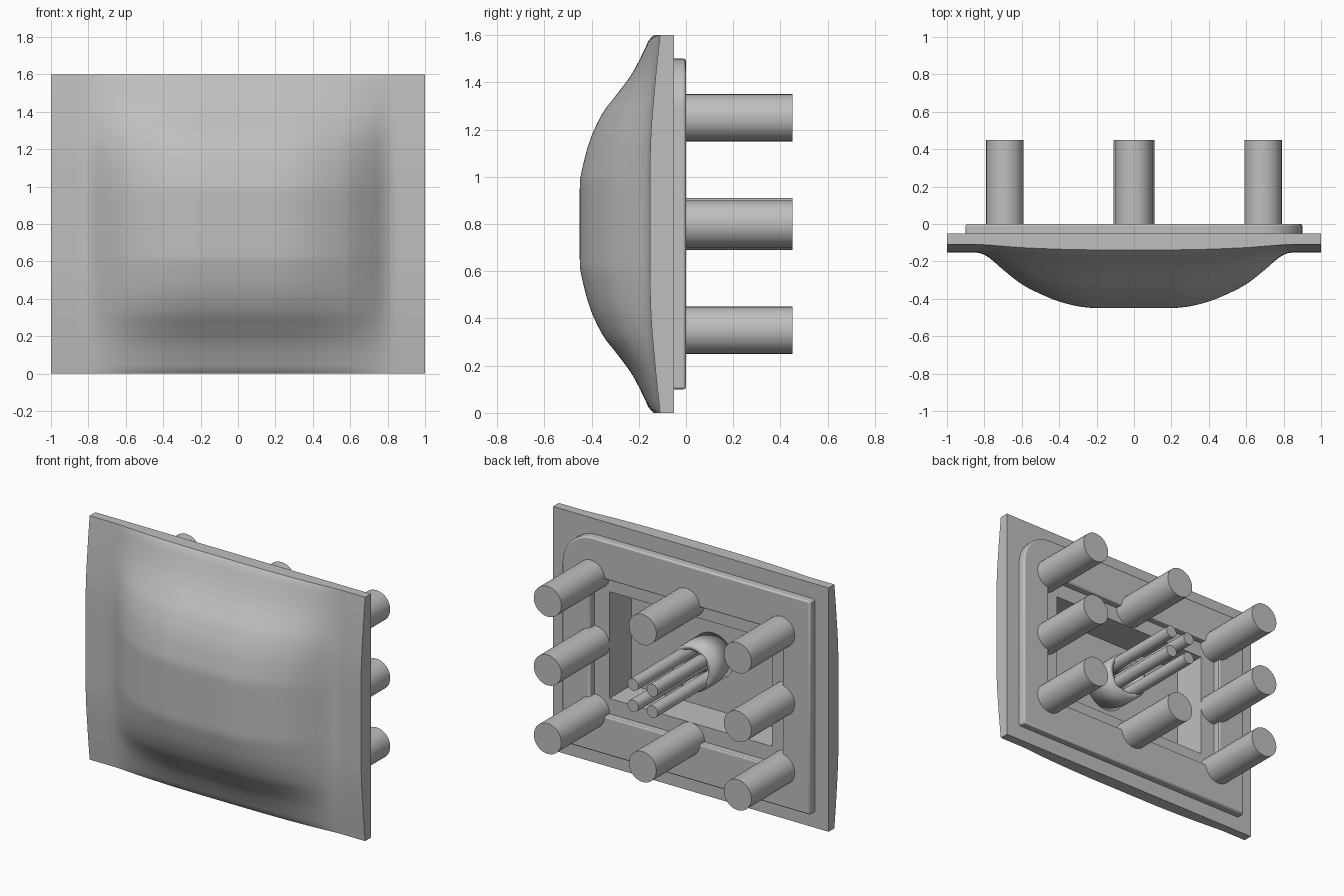
import bpy, bmesh, math
from mathutils import Matrix, Vector

cube = bpy.data.objects.get("Cube")
if cube:
    bpy.data.objects.remove(cube, do_unlink=True)

grey = bpy.data.materials.new("plain grey")
grey.use_nodes = True
grey.diffuse_color = (0.52, 0.52, 0.52, 1)
grey.node_tree.nodes["Principled BSDF"].inputs["Base Color"].default_value = grey.diffuse_color

MID, BACK, FLOOR, END = 0.8, -0.05, -0.28, 0.45
parts = []


def finish(name, bm):
    bmesh.ops.recalc_face_normals(bm, faces=bm.faces)
    mesh = bpy.data.meshes.new(name)
    bm.to_mesh(mesh)
    bm.free()
    mesh.materials.append(grey)
    obj = bpy.data.objects.new(name, mesh)
    bpy.context.collection.objects.link(obj)
    parts.append(obj)
    return obj


def curve_at(points, t):
    """Smooth interpolation through (t, value) points."""
    n = len(points)

    def slope(i):
        a, b = points[max(i - 1, 0)], points[min(i + 1, n - 1)]
        return (b[1] - a[1]) / (b[0] - a[0])

    i = 0
    while i < n - 2 and t > points[i + 1][0]:
        i += 1
    (t0, v0), (t1, v1) = points[i], points[i + 1]
    h = t1 - t0
    u = min(max((t - t0) / h, 0), 1)
    m0, m1 = (0, 0) if v0 == v1 else (slope(i) * h, slope(i + 1) * h)
    return ((2*u**3 - 3*u**2 + 1) * v0 + (u**3 - 2*u**2 + u) * m0
            + (3*u**2 - 2*u**3) * v1 + (u**3 - u**2) * m1)


def rod(name, x, z, radius, y0, y1, sides=32, caps=True):
    bm = bmesh.new()
    bmesh.ops.create_cone(bm, cap_ends=caps, segments=sides, radius1=radius,
                          radius2=radius, depth=y1 - y0)
    bmesh.ops.transform(bm, verts=bm.verts, matrix=Matrix.Translation((x, (y0 + y1) / 2, z))
                        @ Matrix.Rotation(math.pi / 2, 4, 'X'))
    return finish(name, bm)


# Domed cover: centre section by height, side rim by height, fall-off by width
centre = [(0, .45), (.17, .45), (.22, .443), (.36, .405), (.475, .35), (.54, .30),
          (.635, .23), (.74, .175), (.78, .157), (.8, .138)]
rim = [(0, .152), (.35, .15), (.6, .131), (.8, .11)]
falloff = [(0, 1), (.2, 1), (.3, .965), (.4, .88), (.5, .745), (.6, .57),
           (.7, .31), (.78, .08), (.84, 0), (1, 0)]

COLS, ROWS = 80, 64
bm = bmesh.new()
grid = []
for r in range(ROWS + 1):
    z = 2 * MID * r / ROWS
    p, e = curve_at(centre, abs(z - MID)), curve_at(rim, abs(z - MID))
    row = []
    for c in range(COLS + 1):
        x = 2 * c / COLS - 1
        row.append(bm.verts.new((x, -(e + (p - e) * curve_at(falloff, abs(x))), z)))
    grid.append(row)
for r in range(ROWS):
    for c in range(COLS):
        bm.faces.new((grid[r][c], grid[r][c + 1], grid[r + 1][c + 1], grid[r + 1][c]))

# Outer edge, flat back, pocket walls and pocket floor from the cover's border
border = [e for e in bm.edges if e.is_boundary]
for y, sx, sz in ((BACK, 1, 1), (BACK, .59, .35 / MID), (FLOOR, 1, 1)):
    geom = bmesh.ops.extrude_edge_only(bm, edges=border)["geom"]
    border = [g for g in geom if isinstance(g, bmesh.types.BMEdge)]
    for v in (g for g in geom if isinstance(g, bmesh.types.BMVert)):
        v.co = (v.co.x * sx, y, MID + (v.co.z - MID) * sz)
bmesh.ops.contextual_create(bm, geom=border)
finish("domed_cover", bm)

# Raised back frame with one rounded upper corner
R = 0.22
outer = [(-.9, 1.5), (-.9, .1), (.9, .1)]
outer += [(.9 - R + R * math.cos(a), 1.5 - R + R * math.sin(a))
          for a in (math.pi / 2 * i / 12 for i in range(13))]
inner = [(-.7, .35), (.7, .35), (.7, 1.25), (-.7, 1.25)]
bm = bmesh.new()
edges = []
for loop in (outer, inner):
    vs = [bm.verts.new((x, BACK - .01, z)) for x, z in loop]
    edges += [bm.edges.new((vs[i - 1], vs[i])) for i in range(len(vs))]
bmesh.ops.triangle_fill(bm, edges=edges, use_beauty=True, normal=(0, -1, 0))
geom = bmesh.ops.extrude_face_region(bm, geom=bm.faces[:])["geom"]
bmesh.ops.translate(bm, vec=Vector((0, .01 - BACK, 0)),
                    verts=[g for g in geom if isinstance(g, bmesh.types.BMVert)])
frame = finish("back_frame", bm)
bevel = frame.modifiers.new("soft_edge", 'BEVEL')
bevel.width, bevel.segments, bevel.limit_method = .01, 2, 'ANGLE'
bevel.angle_limit = math.radians(40)

# Eight mounting pegs around the frame
for i in (-1, 0, 1):
    for j in (-1, 0, 1):
        if i or j:
            rod(f"mounting_peg_{i + 2}_{j + 2}", .69 * i, MID + .45 * j, .1, BACK - .01, END)

# Central socket tube with four wires
socket = rod("socket_tube", 0, MID, .15, FLOOR, -.06, 40, caps=False)
wall = socket.modifiers.new("wall", 'SOLIDIFY')
wall.thickness, wall.offset = .03, -1
for sx in (-1, 1):
    for sz in (-1, 1):
        rod(f"wire_{sx + 2}_{sz + 2}", .07 * sx, MID + .07 * sz, .04, FLOOR, END, 24)

bpy.ops.object.select_all(action='DESELECT')
for obj in parts:
    obj.select_set(True)
bpy.context.view_layer.objects.active = parts[0]
bpy.ops.object.shade_smooth_by_angle(angle=math.radians(30))
